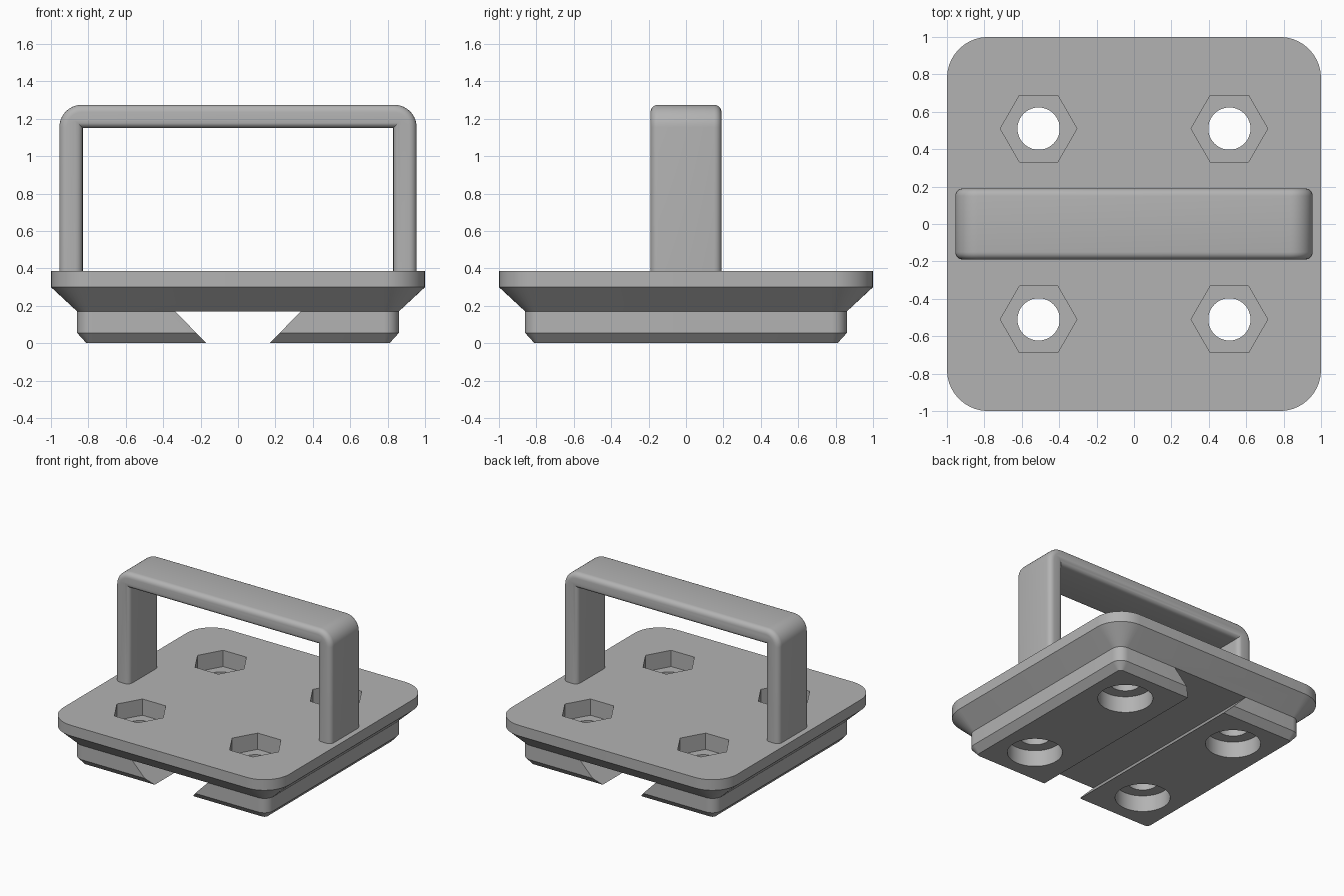
import bpy, bmesh, math

cube = bpy.data.objects.get("Cube")
if cube:
    bpy.data.objects.remove(cube)

grey = bpy.data.materials.new("plain grey")
COLOUR = (0.45, 0.45, 0.45, 1)
grey.diffuse_color = COLOUR
grey.use_nodes = True
grey.node_tree.nodes["Principled BSDF"].inputs["Base Color"].default_value = COLOUR


def make_object(name, bm):
    bmesh.ops.recalc_face_normals(bm, faces=bm.faces)
    mesh = bpy.data.meshes.new(name)
    bm.to_mesh(mesh)
    bm.free()
    mesh.materials.append(grey)
    obj = bpy.data.objects.new(name, mesh)
    bpy.context.collection.objects.link(obj)
    return obj


def loft(name, loops):
    """Closed solid skinned through loops of equal length."""
    bm = bmesh.new()
    rings = [[bm.verts.new(p) for p in loop] for loop in loops]
    n = len(rings[0])
    for a, b in zip(rings, rings[1:]):
        for i in range(n):
            j = (i + 1) % n
            bm.faces.new((a[i], a[j], b[j], b[i]))
    bm.faces.new(rings[0])
    bm.faces.new(rings[-1])
    return make_object(name, bm)


def arc(cx, cy, r, start, end, steps):
    angles = [math.radians(start + (end - start) * i / steps) for i in range(steps + 1)]
    return [(cx + r * math.cos(a), cy + r * math.sin(a)) for a in angles]


def rounded_square(half, z, centre=0.78):
    pts = []
    for k, (sx, sy) in enumerate([(1, 1), (-1, 1), (-1, -1), (1, -1)]):
        pts += arc(sx * centre, sy * centre, half - centre, 90 * k, 90 * k + 90, 10)
    return [(x, y, z) for x, y in pts]


def prism(name, x, y, r, sides, z0, z1):
    ring = arc(x, y, r, 0, 360, sides)[:-1]
    return loft(name, [[(px, py, z) for px, py in ring] for z in (z0, z1)])


def cut(target, cutter):
    mod = target.modifiers.new("cut", "BOOLEAN")
    mod.operation = "DIFFERENCE"
    mod.solver = "EXACT"
    mod.object = cutter
    bpy.context.view_layer.objects.active = target
    bpy.ops.object.modifier_apply(modifier=mod.name)
    bpy.data.objects.remove(cutter)


def smooth(obj, angle):
    bpy.ops.object.select_all(action="DESELECT")
    obj.select_set(True)
    bpy.context.view_layer.objects.active = obj
    bpy.ops.object.shade_smooth_by_angle(angle=math.radians(angle))


# Base plate: chamfered foot, straight body, flared rim
TOP = 0.385
sections = [(0.81, 0), (0.86, 0.055), (0.86, 0.17), (1.0, 0.30), (1.0, TOP)]
base = loft("base_plate", [rounded_square(h, z) for h, z in sections])

# Dovetail channel along the underside, extended a little below the foot
channel = [(-0.15, -0.02), (0.15, -0.02), (0.335, 0.17), (-0.335, 0.17)]
cut(base, loft("channel_cutter", [[(x, y, z) for x, z in channel] for y in (-1.2, 1.2)]))

# Bolt holes: hexagonal pocket above, round counterbore below
for sx in (-1, 1):
    for sy in (-1, 1):
        x, y = 0.51 * sx, 0.51 * sy
        cut(base, prism("hex_cutter", x, y, 0.205, 6, TOP - 0.13, 0.5))
        cut(base, prism("bore_cutter", x, y, 0.20, 40, -0.1, 0.13))
        cut(base, prism("hole_cutter", x, y, 0.113, 40, -0.1, 0.5))
smooth(base, 25)

# Handle: U-shaped strap with rounded outer corners and softened edges
FOOT, HEIGHT, OUT, INNER, R = 0.37, 1.275, 0.955, 0.83, 0.12
outline = [(OUT, FOOT)]
outline += arc(OUT - R, HEIGHT - R, R, 0, 90, 10)
outline += arc(R - OUT, HEIGHT - R, R, 90, 180, 10)
outline += [(-OUT, FOOT), (-INNER, FOOT), (-INNER, 1.15), (INNER, 1.15), (INNER, FOOT)]
handle = loft("handle", [[(x, y, z) for x, z in outline] for y in (-0.19, 0.19)])

bm = bmesh.new()
bm.from_mesh(handle.data)
rims = [e for e in bm.edges
        if abs(e.verts[0].co.y - e.verts[1].co.y) < 0.001
        and max(v.co.z for v in e.verts) > FOOT + 0.01]
bmesh.ops.bevel(bm, geom=rims, offset=0.04, segments=5, profile=0.5, affect="EDGES")
bm.to_mesh(handle.data)
bm.free()
smooth(handle, 35)
